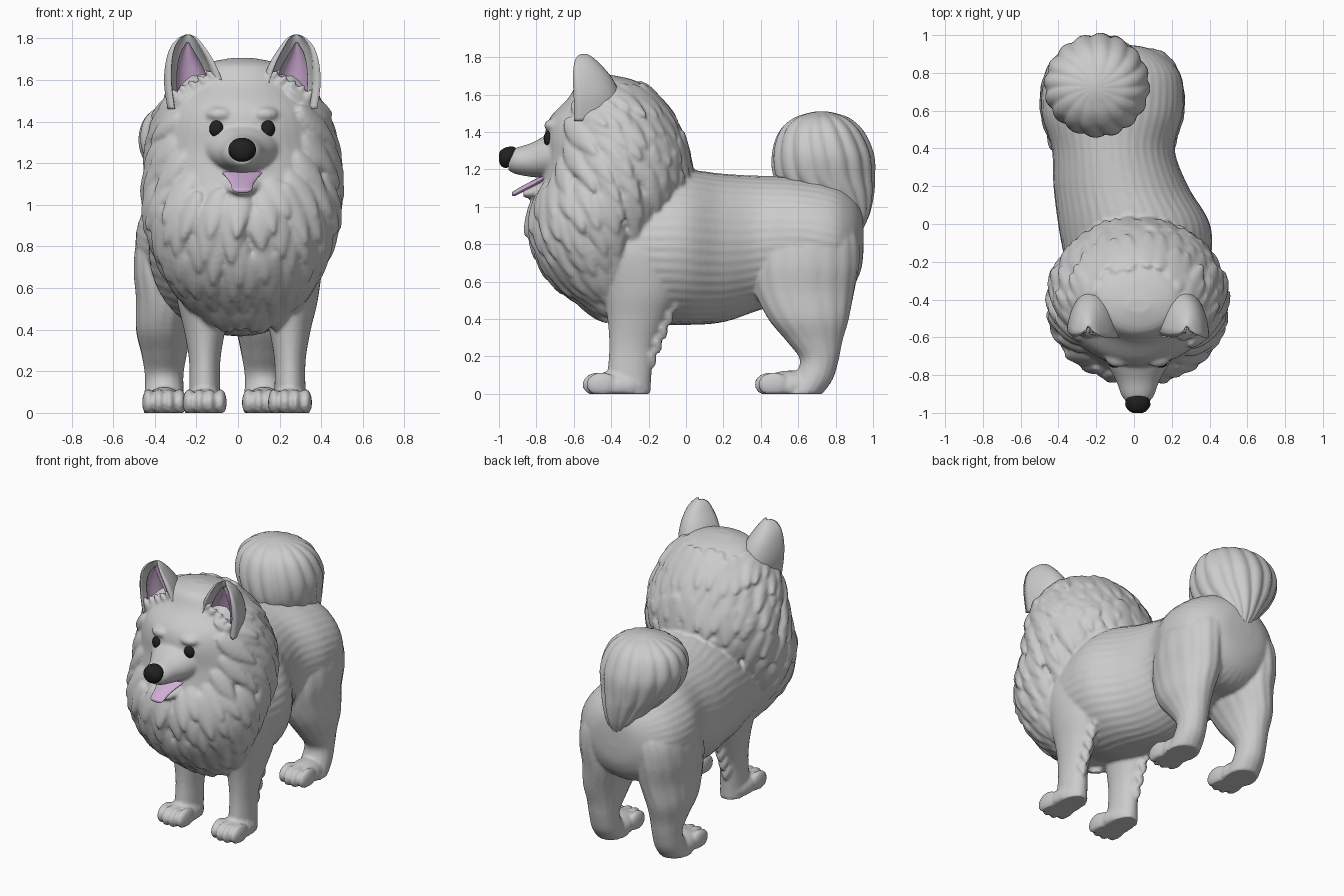
import bpy, bmesh, math, random
from mathutils import Vector

if "Cube" in bpy.data.objects:
    bpy.data.objects.remove(bpy.data.objects["Cube"])

random.seed(4)
PI = math.pi
CX = 0.02          # head centre line


def spline(rows, u):
    # smooth interpolation between profile rows
    i = min(int(u), len(rows) - 2)
    f = u - i
    a, b, c, d = (rows[max(0, min(len(rows) - 1, i + k))] for k in (-1, 0, 1, 2))
    return [0.5 * (2 * q + (r - p) * f + (2 * p - 5 * q + 4 * r - s) * f * f
                   + (3 * q - p - 3 * r + s) * f ** 3) for p, q, r, s in zip(a, b, c, d)]


def ellipse(t):
    return math.cos(t), math.sin(t)


def crescent(t):
    s = abs(math.sin(t))
    return (math.cos(t), 2 * s - 1) if t < PI else (0.74 * math.cos(t), s - 1)


def lining(t):
    s = abs(math.sin(t))
    return (0.66 * math.cos(t), -0.7 + 0.9 * s) if t < PI else (0.66 * math.cos(t), -0.75 + 0.6 * s)


def point(rows, u, t, axis, shape=ellipse, ripple=None):
    # row: station, low edge, high edge, x centre, x radius
    s, lo, hi, xc, rx = spline(rows, u)
    cx, cy = shape(t)
    k = 1.0
    if ripple:
        amp, n, twist = ripple
        k += amp * (abs(math.sin(n * t / 2 + twist * u)) - 0.6)
    x, w = xc + rx * cx * k, (lo + hi) / 2 + (hi - lo) / 2 * cy * k
    return Vector((x, w, s)) if axis == 'z' else Vector((x, s, w))


def loft(bm, rows, axis='z', seg=40, steps=5, **kw):
    n = (len(rows) - 1) * steps
    rings = [[bm.verts.new(point(rows, i / steps, 2 * PI * j / seg, axis, **kw))
              for j in range(seg)] for i in range(n + 1)]
    faces = [bm.faces.new(rings[0]), bm.faces.new(rings[-1])]
    for a, b in zip(rings, rings[1:]):
        for j in range(seg):
            k = (j + 1) % seg
            faces.append(bm.faces.new((a[j], a[k], b[k], b[j])))
    bmesh.ops.recalc_face_normals(bm, faces=faces)


# one unit sphere is reused for every ball and lock of fur
tmp = bmesh.new()
bmesh.ops.create_uvsphere(tmp, u_segments=16, v_segments=10, radius=1)
tmp.verts.index_update()
SPH_V = [v.co.copy() for v in tmp.verts]
SPH_F = [[v.index for v in f.verts] for f in tmp.faces]
tmp.free()


def sphere(bm, warp):
    vs = [bm.verts.new(warp(c.x, c.y, c.z)) for c in SPH_V]
    for f in SPH_F:
        bm.faces.new([vs[i] for i in f])


def ball(bm, loc, r):
    sphere(bm, lambda x, y, z: Vector((loc[0] + x * r[0], loc[1] + y * r[1], loc[2] + z * r[2])))


def tuft(bm, p, d, n, l=0.12, w=0.055, h=0.03):
    # teardrop lock of fur lying along d on a surface with normal n
    d = (d - n * d.dot(n)).normalized()
    side = n.cross(d).normalized()
    sphere(bm, lambda x, y, z: p + side * (x * w * (1 - 0.5 * max(0, z)))
           + n * ((y + 0.35 * z) * h) + d * (z * l))


def finish(bm, name, mat=None):
    me = bpy.data.meshes.new(name)
    for v in bm.verts:
        v.co.z = max(v.co.z, 0)
    bm.to_mesh(me)
    bm.free()
    me.polygons.foreach_set("use_smooth", [True] * len(me.polygons))
    ob = bpy.data.objects.new(name, me)
    bpy.context.collection.objects.link(ob)
    if mat:
        me.materials.append(mat)
    return ob


def material(name, col):
    m = bpy.data.materials.new(name)
    m.diffuse_color = col
    m.use_nodes = True
    m.node_tree.nodes["Principled BSDF"].inputs["Base Color"].default_value = m.diffuse_color
    return m


black = material("black", (0.015, 0.015, 0.015, 1))
pink = material("pink", (0.62, 0.42, 0.66, 1))

# body: torso, head with neck ruff, muzzle, jaw, legs and fur fused into one skin
body = bmesh.new()
torso = [(-0.45, .45, 1.10, .02, .34), (-0.2, .38, 1.17, .02, .385), (0, .37, 1.195, 0, .40),
         (.2, .385, 1.175, -.07, .355), (.4, .45, 1.165, -.11, .325), (.6, .5, 1.16, -.115, .375),
         (.78, .5, 1.13, -.11, .36), (.88, .56, 1.07, -.11, .28), (.935, .66, .99, -.11, .17),
         (.95, .78, .9, -.11, .05)]
loft(body, torso, 'y', seg=132, steps=6, ripple=(0.016, 44, 0.8))
mane = [(1.705, -.47, -.40, CX, .06), (1.67, -.57, -.26, CX, .20), (1.58, -.63, -.15, CX, .285),
        (1.48, -.725, -.08, CX, .36), (1.38, -.755, -.03, CX, .405), (1.25, -.755, .015, CX, .44),
        (1.1, -.78, .0, CX, .452), (.95, -.82, -.08, CX, .445), (.8, -.80, -.16, CX, .41),
        (.65, -.73, -.2, CX, .34), (.52, -.59, -.2, .03, .245), (.42, -.46, -.22, .04, .14)]
loft(body, mane, seg=48, steps=4)
loft(body, [(-.58, 1.12, 1.45, CX, .25), (-.74, 1.15, 1.385, CX, .165), (-.83, 1.16, 1.34, CX, .115),
            (-.91, 1.175, 1.315, CX, .085), (-.95, 1.195, 1.29, CX, .05)], 'y')
loft(body, [(-.87, 1.05, 1.09, CX, .04), (-.82, 1.045, 1.11, CX, .07),
            (-.74, 1.05, 1.155, CX, .11), (-.65, 1.07, 1.2, CX, .14)], 'y')
for s in (-1, 1):
    ball(body, (CX + s * .105, -.69, 1.435), (.075, .07, .04))    # brow
    fx, hx = .045 + s * .205, -.115 + s * .24
    loft(body, [(0, -.42, -.19, fx, .08), (.1, -.42, -.185, fx, .075), (.25, -.41, -.17, fx, .075),
                (.4, -.42, -.11, fx, .10), (.55, -.45, -.04, fx, .135),
                (.75, -.5, -.02, fx, .155), (.9, -.45, -.1, fx, .12)])
    tx = hx - s * .025
    loft(body, [(0, .5, .73, hx, .10), (.08, .57, .785, hx, .095), (.18, .61, .815, hx, .092),
                (.28, .54, .835, hx, .108), (.4, .44, .87, hx, .135), (.55, .37, .9, tx, .16),
                (.7, .37, .925, tx, .17), (.85, .42, .92, tx - s * .02, .165), (1.0, .5, .85, tx - s * .07, .10)],
         seg=64, ripple=(0.03, 16, 0.7))
    # paws with toes
    for px, py in ((fx, -.36), (hx, .56)):
        ball(body, (px, py, .04), (.098, .17, .085))
        for i in range(4):
            o = (i - 1.5) * .05
            ball(body, (px + o, py - .12 + abs(i - 1.5) * .02, .05), (.031, .085, .065))

# overlapping locks of fur on the ruff, radiating from the face
face = Vector((CX, -.8, 1.38))
for k in range(13):
    u = 2.2 + k * 0.68
    n_lock = 22
    for j in range(n_lock):
        t = 2 * PI * (j + 0.5 * (k % 2) + random.uniform(-.2, .2)) / n_lock
        uu = u + random.uniform(-.18, .18)
        p = point(mane, uu, t, 'z')
        a = point(mane, uu, t + .01, 'z') - p
        b = p - point(mane, uu + .01, t, 'z')
        n = a.cross(b).normalized()
        edge = -.36 + (p.z - .6) * .70
        on_face = ((p.x - CX) / .33) ** 2 + ((p.z - 1.36) / .36) ** 2 < 1 and p.y < -.4
        if on_face or p.y > edge:
            continue
        d = (p - face).normalized() + Vector((0, 0, -.7))
        back = p.y > -.3 and p.z > 1.1
        tuft(body, p, d, n, random.uniform(.11, .16), random.uniform(.052, .07), .018 if back else .033)
# feathering behind the front legs and fur at the base of each ear opening
for s in (-1, 1):
    for i in range(5):
        tuft(body, Vector((.045 + s * .22, -.185 + i * .03, .2 + i * .075)), Vector((0, .1, -1)),
             Vector((s * .3, 1, 0)).normalized(), .06, .035, .025)
    for i in range(5):
        tuft(body, Vector((CX + s * (.13 + i * .045), -.57, 1.61 - i * .025)),
             Vector((s * (.7 - i * .1), 0, .5)), Vector((0, -1, .2)).normalized(), .06, .024, .022)
ob = finish(body, "body_with_fur")
m = ob.modifiers.new("fuse", 'REMESH')
m.mode, m.voxel_size, m.use_smooth_shade = 'VOXEL', 0.011, True
m = ob.modifiers.new("soften", 'SMOOTH')
m.factor, m.iterations = 0.5, 2

# ears: hollow shells with a pink lining
for s, side in ((-1, "left"), (1, "right")):
    ear = [(1.46, -.6, -.35, .225, .135), (1.58, -.6, -.35, .235, .142), (1.68, -.605, -.39, .25, .12),
           (1.755, -.6, -.45, .262, .085), (1.80, -.585, -.50, .262, .048), (1.818, -.56, -.53, .26, .014)]
    rows = [(z, f, b, CX + s * x, r) for z, f, b, x, r in ear]
    bm = bmesh.new()
    loft(bm, rows, shape=crescent)
    finish(bm, side + "_ear")
    bm = bmesh.new()
    loft(bm, [(z - .02, f, b, x, r * k) for (z, f, b, x, r), k in zip(rows, (.85, .85, .8, .6, .2))],
         shape=lining)
    finish(bm, side + "_ear_lining", pink)
    # eyes
    bm = bmesh.new()
    ball(bm, (CX + s * .122, -.733, 1.365), (.036, .028, .042))
    finish(bm, side + "_eye", black)

# nose
bm = bmesh.new()
loft(bm, [(-1.0, 1.25, 1.28, CX, .025), (-.99, 1.22, 1.302, CX, .045), (-.96, 1.208, 1.318, CX, .066),
          (-.925, 1.235, 1.322, CX, .058), (-.905, 1.26, 1.31, CX, .03)], 'y')
finish(bm, "nose", black)

# tongue
bm = bmesh.new()
loft(bm, [(-.93, 1.062, 1.078, CX, .02), (-.915, 1.058, 1.088, CX, .047), (-.85, 1.09, 1.125, CX, .058),
          (-.75, 1.14, 1.175, CX, .10), (-.68, 1.17, 1.21, CX, .15)], 'y')
finish(bm, "tongue", pink)

# curled bushy tail with swept locks
bm = bmesh.new()
loft(bm, [(.88, .82, .945, -.12, .05), (.96, .74, .98, -.13, .11), (1.06, .58, 1.0, -.15, .18),
          (1.15, .48, 1.005, -.175, .235), (1.28, .465, 1.0, -.195, .275), (1.4, .5, .95, -.205, .25),
          (1.47, .57, .88, -.205, .18), (1.5, .65, .80, -.205, .09), (1.51, .70, .75, -.205, .02)],
     seg=128, steps=5, ripple=(0.06, 16, 0.55))
finish(bm, "tail")
